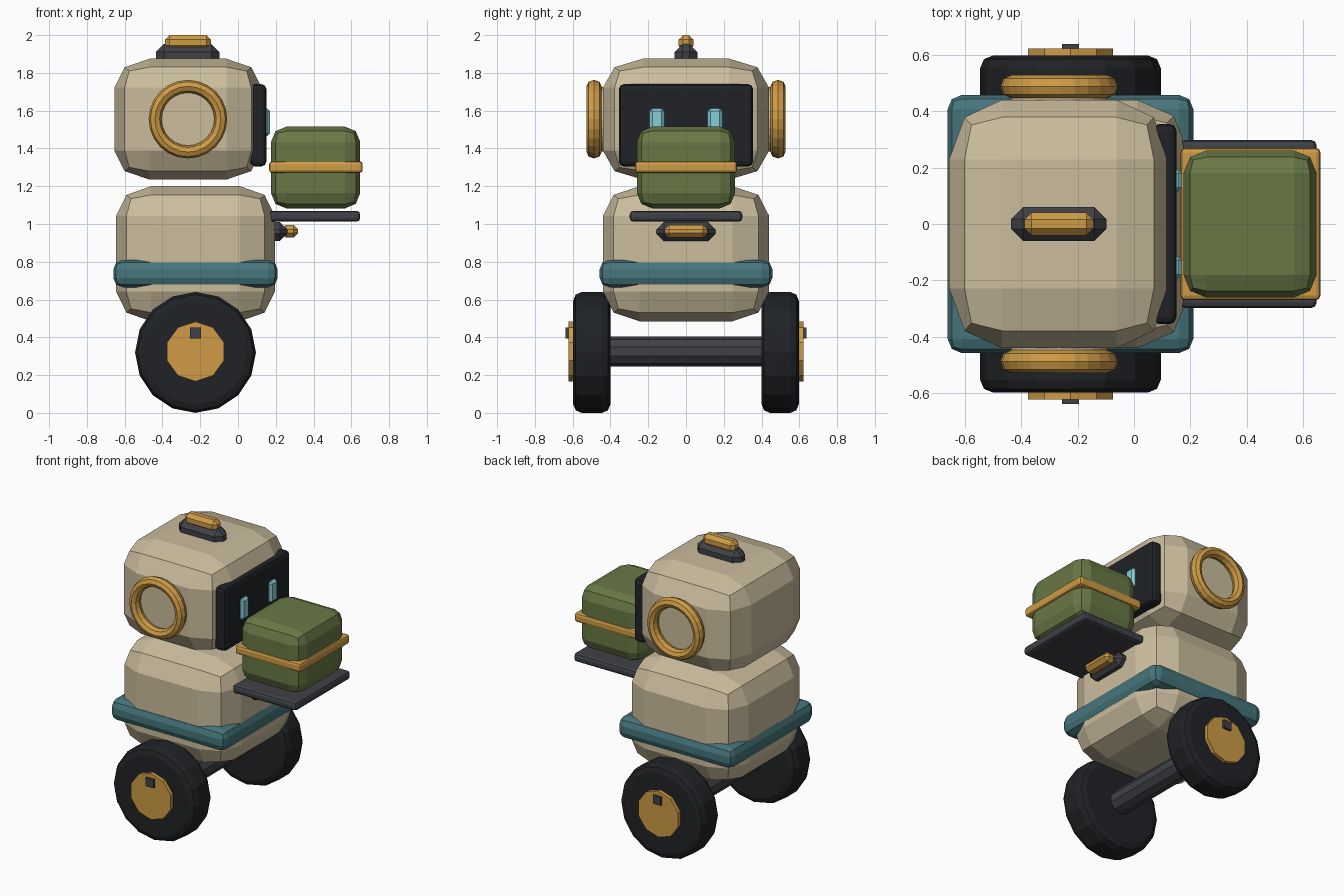
import bpy, bmesh
from math import radians
from mathutils import Matrix, Vector

if "Cube" in bpy.data.objects:
    bpy.data.objects.remove(bpy.data.objects["Cube"])


def material(name, r, g, b):
    m = bpy.data.materials.new(name)
    m.diffuse_color = (r, g, b, 1)
    m.use_nodes = True
    m.node_tree.nodes["Principled BSDF"].inputs["Base Color"].default_value = m.diffuse_color
    return m


BEIGE = material("beige", 0.60, 0.51, 0.34)
GOLD = material("gold", 0.62, 0.33, 0.06)
DARK = material("dark", 0.05, 0.053, 0.063)
BLACK = material("black", 0.014, 0.016, 0.019)
TEAL = material("teal", 0.06, 0.18, 0.20)
GREEN = material("green", 0.14, 0.19, 0.06)
CYAN = material("cyan", 0.24, 0.62, 0.68)


def finish(bm, name, mat):
    bmesh.ops.recalc_face_normals(bm, faces=bm.faces)
    me = bpy.data.meshes.new(name)
    bm.to_mesh(me)
    bm.free()
    me.materials.append(mat)
    ob = bpy.data.objects.new(name, me)
    bpy.context.collection.objects.link(ob)
    return ob


def box(name, x, y, z, mat, bevel=0.0, segments=2, relative=False):
    """Bevelled box from axis ranges; relative bevels stretch with the box."""
    lo, hi = Vector((x[0], y[0], z[0])), Vector((x[1], y[1], z[1]))
    size = hi - lo
    bm = bmesh.new()
    bmesh.ops.create_cube(bm, size=1)
    if not relative:
        bmesh.ops.scale(bm, vec=size, verts=bm.verts)
    if bevel:
        bmesh.ops.bevel(bm, geom=bm.edges[:], offset=bevel, segments=segments,
                        profile=0.5, affect='EDGES', clamp_overlap=True)
    if relative:
        bmesh.ops.scale(bm, vec=size, verts=bm.verts)
    bmesh.ops.translate(bm, vec=(lo + hi) / 2, verts=bm.verts)
    return finish(bm, name, mat)


def cyl_y(name, x, z, y, radius, sides, mat, bevel=0.0, turn=0.0):
    """Cylinder along y with optional rounded rims."""
    bm = bmesh.new()
    bmesh.ops.create_cone(bm, cap_ends=True, segments=sides, radius1=radius,
                          radius2=radius, depth=y[1] - y[0])
    if bevel:
        rims = [e for e in bm.edges if any(len(f.verts) > 4 for f in e.link_faces)]
        bmesh.ops.bevel(bm, geom=rims, offset=bevel, segments=2, profile=0.5,
                        affect='EDGES')
    m = (Matrix.Translation((x, (y[0] + y[1]) / 2, z))
         @ Matrix.Rotation(radians(90), 4, 'X') @ Matrix.Rotation(radians(turn), 4, 'Z'))
    bmesh.ops.transform(bm, matrix=m, verts=bm.verts)
    return finish(bm, name, mat)


def span(side, a, b):
    return tuple(sorted((side * a, side * b)))


# Head and torso
box("head", (-0.655, 0.125), (-0.44, 0.44), (1.235, 1.875), BEIGE, 0.24, relative=True)
box("torso", (-0.645, 0.195), (-0.44, 0.44), (0.485, 1.2), BEIGE, 0.22, relative=True)
box("waist_band", (-0.66, 0.21), (-0.457, 0.457), (0.665, 0.81), TEAL, 0.05)

# Face screen and eyes
box("face_screen", (0.065, 0.15), (-0.355, 0.355), (1.305, 1.74), BLACK, 0.025)

# Lamp on top of the head and matching one on the chest
box("top_lamp_base", (-0.435, -0.098), (-0.06, 0.06), (1.83, 1.952), DARK, 0.042, 1)
box("top_lamp", (-0.387, -0.144), (-0.04, 0.04), (1.92, 2.0), GOLD, 0.024, 1)
box("chest_lamp_base", (0.14, 0.262), (-0.157, 0.157), (0.91, 1.01), DARK, 0.04, 1)
box("chest_lamp", (0.23, 0.318), (-0.115, 0.115), (0.928, 0.995), GOLD, 0.024, 1)

# Tray with strapped cargo
box("tray", (0.16, 0.647), (-0.298, 0.298), (1.012, 1.07), DARK, 0.02)
box("cargo", (0.175, 0.647), (-0.26, 0.26), (1.083, 1.515), GREEN, 0.08)
box("cargo_strap", (0.165, 0.66), (-0.27, 0.27), (1.27, 1.332), GOLD, 0.016)

# Axle
cyl_y("axle", -0.225, 0.325, (-0.42, 0.42), 0.08, 10, DARK, turn=0)

# Mirrored parts
for s, label in ((-1, "right"), (1, "left")):
    box("eye_" + label, (0.13, 0.17), span(s, 0.115, 0.193), (1.465, 1.612), CYAN, 0.015, 1)

    # Ear: shallow disc inside a ring
    cyl_y("ear_disc_" + label, -0.265, 1.555, span(s, 0.38, 0.462), 0.17, 24, BEIGE)
    bpy.ops.mesh.primitive_torus_add(major_segments=24, minor_segments=8,
                                     major_radius=0.174, minor_radius=0.034,
                                     location=(-0.265, s * 0.487, 1.555),
                                     rotation=(radians(90), 0, 0))
    ring = bpy.context.object
    ring.name = "ear_ring_" + label
    ring.scale.z = 1.18
    ring.data.materials.append(GOLD)

    # Wheel: tyre, hub and valve block
    cyl_y("tyre_" + label, -0.225, 0.32, span(s, 0.40, 0.597), 0.32, 16, BLACK, 0.045)
    cyl_y("hub_" + label, -0.225, 0.325, span(s, 0.5, 0.622), 0.158, 10, GOLD)
    box("hub_block_" + label, (-0.255, -0.195), span(s, 0.58, 0.638), (0.395, 0.452), DARK)
